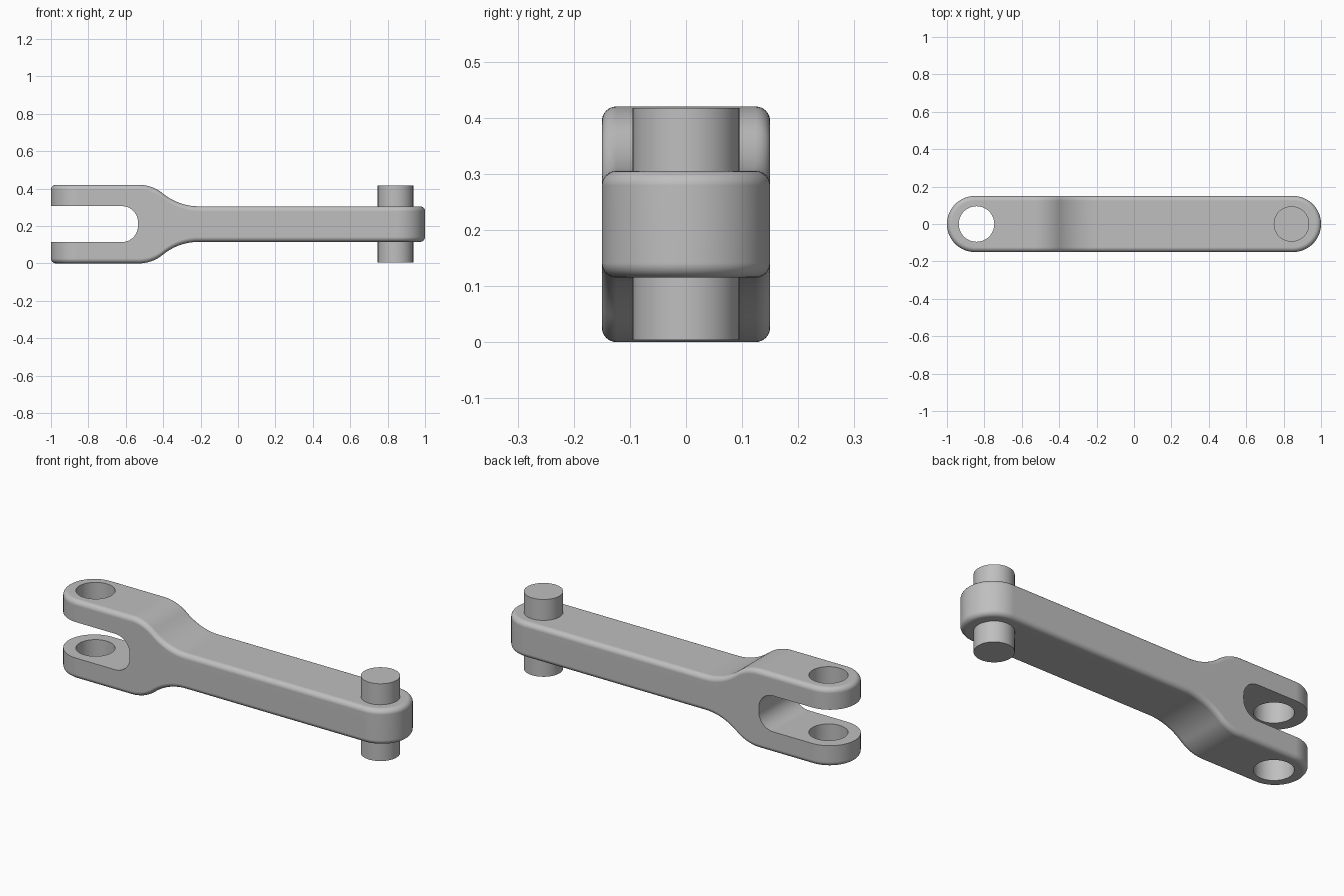
import bpy, bmesh, math

cube = bpy.data.objects.get("Cube")
if cube:
    bpy.data.objects.remove(cube, do_unlink=True)

MID = 0.21            # height of the centre plane
END_R = 0.15          # half width, and radius of the rounded ends
END_X = 1 - END_R
HOLE_X, HOLE_R = 0.842, 0.095
ROUND = 0.026         # rounding along the outer edges
FORK_H, BEAM_H = 0.21, 0.095   # half heights

steel = bpy.data.materials.new("grey steel")
steel.use_nodes = True
grey = (0.52, 0.52, 0.52, 1)
steel.diffuse_color = grey
steel.node_tree.nodes["Principled BSDF"].inputs["Base Color"].default_value = grey


def make_object(name, bm):
    bmesh.ops.recalc_face_normals(bm, faces=bm.faces[:])
    mesh = bpy.data.meshes.new(name)
    bm.to_mesh(mesh)
    bm.free()
    obj = bpy.data.objects.new(name, mesh)
    bpy.context.collection.objects.link(obj)
    mesh.materials.append(steel)
    return obj


def activate(obj):
    bpy.ops.object.select_all(action="DESELECT")
    obj.select_set(True)
    bpy.context.view_layer.objects.active = obj


def cylinder(name, x, z0, z1):
    bm = bmesh.new()
    bmesh.ops.create_cone(bm, cap_ends=True, segments=64, radius1=HOLE_R,
                          radius2=HOLE_R, depth=z1 - z0)
    bmesh.ops.translate(bm, verts=bm.verts, vec=(x, 0, (z0 + z1) / 2))
    return make_object(name, bm)


def cut(obj, cutter):
    mod = obj.modifiers.new("cut", "BOOLEAN")
    mod.operation, mod.solver, mod.object = "DIFFERENCE", "EXACT", cutter
    activate(obj)
    bpy.ops.object.modifier_apply(modifier=mod.name)
    bpy.data.objects.remove(cutter, do_unlink=True)


# Shoulder curve: a convex arc running into a concave arc
start, end = -0.53, -0.21
drop = FORK_H - BEAM_H
bend = 2 * math.atan(drop / (end - start))
total = (end - start) / math.sin(bend)
r_out = total * 0.4
r_in = total - r_out
STEPS = 10
arcs = [bend * i / STEPS for i in range(STEPS + 1)]
stations = [(-END_X, FORK_H)]
stations += [(start + r_out * math.sin(a), FORK_H - r_out * (1 - math.cos(a))) for a in arcs]
stations += [(end - r_in * math.sin(a), BEAM_H + r_in * (1 - math.cos(a)))
             for a in reversed(arcs[:-1])]
stations += [(END_X, BEAM_H)]

# Half outline from left tip to right tip: x, y, normal, half height
half = []
ARC = 18
for i in range(ARC):
    a = math.pi - math.pi / 2 * i / ARC
    c, s = math.cos(a), math.sin(a)
    half.append((-END_X + END_R * c, END_R * s, c, s, FORK_H))
half += [(x, END_R, 0, 1, h) for x, h in stations]
for i in range(1, ARC + 1):
    a = math.pi / 2 - math.pi / 2 * i / ARC
    c, s = math.cos(a), math.sin(a)
    half.append((END_X + END_R * c, END_R * s, c, s, BEAM_H))
half[0] = (-1, 0, -1, 0, FORK_H)
half[-1] = (1, 0, 1, 0, BEAM_H)
outline = half + [(x, -y, nx, -ny, h) for x, y, nx, ny, h in reversed(half[1:-1])]

# Rounded lever body, built as stacked rings
bm = bmesh.new()
rings = []
BEV = 6
layers = [(-1, math.pi / 2 * (1 - k / BEV)) for k in range(BEV + 1)]
layers += [(1, math.pi / 2 * k / BEV) for k in range(BEV + 1)]
for side, a in layers:
    inset, lower = ROUND * (1 - math.cos(a)), ROUND * (1 - math.sin(a))
    rings.append([bm.verts.new((x - nx * inset, y - ny * inset, MID + side * (h - lower)))
                  for x, y, nx, ny, h in outline])
n = len(outline)
for low, high in zip(rings, rings[1:]):
    for i in range(n):
        j = (i + 1) % n
        bm.faces.new((low[i], low[j], high[j], high[i]))
for ring in (rings[0], rings[-1]):
    for i in range(len(half) - 1):
        quad = [ring[i], ring[i + 1], ring[(n - i - 1) % n], ring[(n - i) % n]]
        bm.faces.new(list(dict.fromkeys(quad)))
lever = make_object("lever_body", bm)

# Fork slot with a rounded inner end
SLOT_H, SLOT_END, SLOT_R = 0.096, -0.535, 0.085
profile = [(-1.2, -SLOT_H)]
for cz, first in ((SLOT_R - SLOT_H, -90), (SLOT_H - SLOT_R, 0)):
    for i in range(13):
        a = math.radians(first + 90 * i / 12)
        profile.append((SLOT_END - SLOT_R + SLOT_R * math.cos(a), cz + SLOT_R * math.sin(a)))
profile.append((-1.2, SLOT_H))
bm = bmesh.new()
face = bm.faces.new([bm.verts.new((x, -0.3, MID + z)) for x, z in profile])
ext = bmesh.ops.extrude_face_region(bm, geom=[face])
bmesh.ops.translate(bm, vec=(0, 0.6, 0),
                    verts=[v for v in ext["geom"] if isinstance(v, bmesh.types.BMVert)])
cut(lever, make_object("slot_cutter", bm))

# Pin hole through both fork prongs
cut(lever, cylinder("hole_cutter", -HOLE_X, -0.1, 0.6))

# Pin through the far end
pin = cylinder("pin", HOLE_X, 0.004, 0.417)

for obj in (lever, pin):
    activate(obj)
    bpy.ops.object.shade_smooth_by_angle(angle=math.radians(30))
    weighted = obj.modifiers.new("even shading", "WEIGHTED_NORMAL")
    weighted.keep_sharp = True
